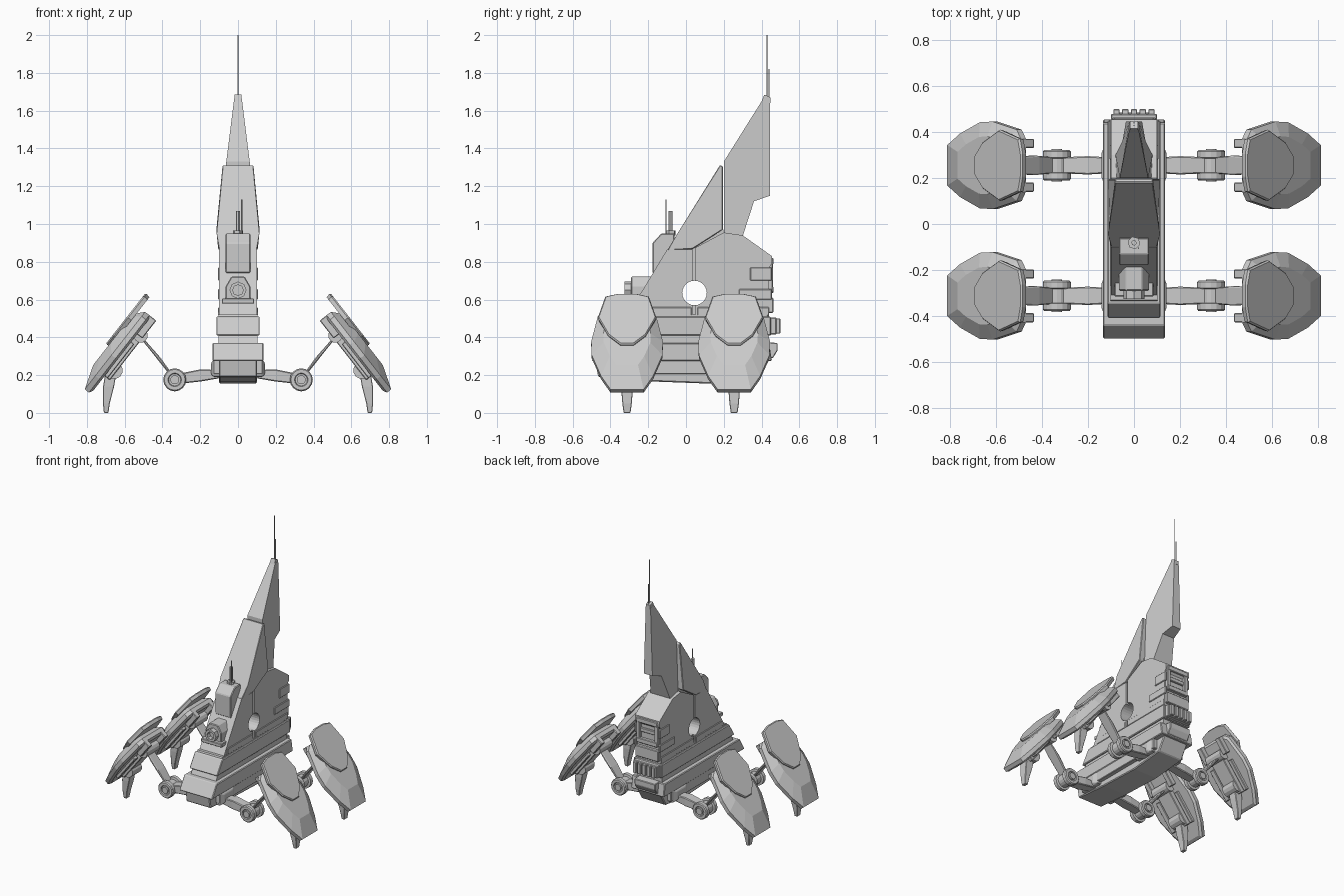
import bpy, bmesh
from math import cos, sin, pi
from mathutils import Vector

if "Cube" in bpy.data.objects:
    bpy.data.objects.remove(bpy.data.objects["Cube"])


def loft(name, rings, bevel=0.0):
    """Skin equal-length point rings and cap both ends."""
    bm = bmesh.new()
    vs = [[bm.verts.new(p) for p in r] for r in rings]
    n = len(rings[0])
    for a, b in zip(vs, vs[1:]):
        for i in range(n):
            j = (i + 1) % n
            bm.faces.new((a[i], a[j], b[j], b[i]))
    bm.faces.new(vs[0])
    bm.faces.new(vs[-1])
    bmesh.ops.recalc_face_normals(bm, faces=bm.faces)
    me = bpy.data.meshes.new(name)
    bm.to_mesh(me)
    bm.free()
    ob = bpy.data.objects.new(name, me)
    bpy.context.collection.objects.link(ob)
    if bevel:
        m = ob.modifiers.new("bevel", 'BEVEL')
        m.width, m.segments = bevel, 1
    return ob


def prism(name, pts, hw=None, bevel=0.0):
    """Side profile (y, z[, half width]) spread symmetrically in x."""
    return loft(name, [[(s * (p[2] if hw is None else hw), p[0], p[1]) for p in pts]
                       for s in (-1, 1)], bevel)


def box(name, x0, x1, y0, y1, z0, z1, bevel=0.004):
    return loft(name, [[(x0, y0, z), (x1, y0, z), (x1, y1, z), (x0, y1, z)]
                       for z in (z0, z1)], bevel)


def turned(name, a, b, prof, n=16):
    """Rings (t along a-b, radius) around the axis a-b."""
    a, b = Vector(a), Vector(b)
    d = (b - a).normalized()
    u = d.orthogonal().normalized()
    v = d.cross(u)
    return loft(name, [[a.lerp(b, t) + r * (u * cos(2 * pi * i / n) + v * sin(2 * pi * i / n))
                        for i in range(n)] for t, r in prof])


def rod(name, a, b, r, n=16):
    return turned(name, a, b, [(0, r), (1, r)], n)


# Lower hull: keel, side rails and stacked bands
prism("keel", [(-.48, .28), (-.465, .19), (-.2, .167), (.12, .155), (.38, .18), (.44, .28)], .1, .006)
for s in (-1, 1):
    x0, x1 = sorted((s * .09, s * .13))
    box("side_rail", x0, x1, -.4, .36, .205, .28)
prism("lower_band", [(-.5, .275), (-.44, .37), (.44, .37), (.455, .275)], .135, .005)
prism("recess_core", [(-.41, .36), (-.33, .52), (.43, .52), (.43, .36)], .103)
prism("middle_band", [(-.41, .41), (-.345, .51), (.45, .51), (.45, .41)], .115, .005)

# Upper hull halves around a core, pierced by a round hole
core = prism("upper_core", [(-.28, .5), (-.06, .86), (.17, 1.26), (.2, .94), (.3, .9), (.43, .8), (.43, .5)], .078)
front = prism("front_hull", [(-.32, .5), (-.1, .865), (.035, .865), (.035, .5)], .1)
rear = prism("rear_hull", [(.05, .5), (.05, .875), (.2, .955), (.3, .94), (.455, .83),
                           (.455, .79), (.44, .77), (.44, .5)], .1)
cutter = rod("hole_cutter", (-.3, .045, .635), (.3, .045, .635), .065, 24)
cutter.hide_render = True
cutter.display_type = 'WIRE'
for ob in (core, front, rear):
    m = ob.modifiers.new("hole", 'BOOLEAN')
    m.operation, m.object, m.solver = 'DIFFERENCE', cutter, 'EXACT'
for s in (-1, 1):
    x0, x1 = sorted((s * .08, s * .105))
    box("front_hull_strip", x0, x1, -.27, .03, .515, .56)
    box("rear_hull_strip", x0, x1, .06, .44, .515, .56)

# Sloped fairing and tall rear spire
prism("fairing", [(-.1, .86, .1), (-.045, .95, .117), (.18, 1.312, .082), (.195, 1.305, .082),
                  (.195, .97, .115), (.035, .868, .105)], None, .004)
prism("spire", [(.2, .95, .075), (.2, 1.33, .062), (.41, 1.665, .02), (.445, 1.65, .02),
                (.445, 1.15, .035), (.36, 1.12, .05), (.3, .935, .08)])
prism("spire_cap", [(.4, 1.65), (.415, 1.685), (.447, 1.67), (.447, 1.64)], .018)
rod("tall_antenna", (0, .428, 1.66), (0, .428, 2), .003, 6)
rod("short_antenna", (0, .44, 1.66), (0, .44, 1.82), .003, 6)

# Sensor box on the front slope
prism("sensor_box", [(-.178, .74), (-.178, .9), (-.13, .95), (-.06, .95), (-.06, .74)], .065, .005)
rod("sensor_post", (0, -.082, .94), (0, -.082, 1.07), .012, 6)
rod("sensor_collar", (0, -.082, .94), (0, -.082, .965), .028, 6)
rod("sensor_antenna", (.02, -.105, .94), (.02, -.105, 1.13), .003, 6)

# Forward port with arched housing
arch = [(-.065, .59), (-.065, .67), (-.035, .722), (.035, .722), (.065, .67), (.065, .59)]
loft("port_housing", [[(x, y, z) for x, z in arch] for y in (-.29, -.15)], .005)
box("port_base", -.085, .085, -.315, -.2, .578, .606)
turned("port_ring", (0, -.28, .65), (0, -.325, .65), [(0, .045), (1, .045), (1, .028), (.3, .028)], 8)

# Rear machinery: framed bay, boxes and vertical vent ribs
box("rear_bay_top", -.085, .085, .43, .463, .785, .82)
box("rear_bay_floor", -.085, .085, .43, .463, .635, .67)
for s in (-1, 1):
    x0, x1 = sorted((s * .06, s * .09))
    box("rear_bay_post", x0, x1, .43, .46, .64, .81)
    x0, x1 = sorted((s * .09, s * .106))
    box("rear_side_panel", x0, x1, .34, .455, .7, .77)
    box("rear_side_box", x0, x1, .28, .455, .6, .655)
box("rear_bay_slat", -.06, .06, .43, .452, .715, .745)
box("rear_block", -.095, .095, .42, .462, .53, .61)
box("vent_back", -.1, .1, .43, .478, .415, .505)
for i in range(5):
    x = -.076 + i * .038
    box("vent_rib", x - .014, x + .014, .47, .499, .42, .5, .003)
prism("rear_lower_box", [(.42, .29), (.42, .375), (.485, .37), (.485, .33), (.46, .29)], .085, .004)

# Outlines of the leg armour as (distance down the plate, half width)
SHIELD = [(0, .115), (.03, .155), (.2, .19), (.29, .187), (.43, .138), (.52, .088)]
OVERLAY = [(-.08, .05), (-.062, .115), (.08, .155), (.2, .1), (.262, .035)]


def leg(side, yc, tag):
    def P(x, y, z):
        return Vector((side * x, yc + y, z))

    def L(s, y, n):
        return P(.46 + .615 * s + .788 * n, y, .51 - .788 * s + .615 * n)

    def outline(pts, n, k=1.0, c=.22):
        full = pts + [(s, -w) for s, w in reversed(pts)]
        return [L(c + (s - c) * k, w * k, n) for s, w in full]

    def slab(name, s0, s1, y0, y1, n0, n1):
        loft(tag + name, [[L(s0, y0, n), L(s1, y0, n), L(s1, y1, n), L(s0, y1, n)]
                          for n in (n0, n1)], .004)

    def section(x, z, dx, dz, w):
        return [P(x - dx, -w, z - dz), P(x + dx, -w, z + dz), P(x + dx, w, z + dz), P(x - dx, w, z - dz)]

    # Hip mount, inner arm and knee
    loft(tag + "hip_mount", [section(x, .235, 0, h, w) for x, h, w in
                             ((.09, .045, .085), (.128, .045, .085), (.142, .03, .05))], .004)
    loft(tag + "inner_arm", [section(x, z, 0, h, w) for x, z, h, w in
                             ((.1, .205, .022, .034), (.2, .198, .032, .04), (.33, .178, .026, .034))], .005)
    turned(tag + "knee", P(.335, -.066, .175), P(.335, .066, .175),
           [(.06, .032), (0, .036), (0, .055), (.05, .061), (.25, .061), (.27, .045), (.73, .045),
            (.75, .061), (.95, .061), (1, .055), (1, .036), (.94, .032)], 16)
    rod(tag + "knee_pin", P(.335, -.07, .175), P(.335, .07, .175), .024, 12)
    # Outer arm, bowed at the middle
    loft(tag + "outer_arm", [section(x, z, h * .79, h * .61, w) if side else None for x, z, h, w in
                             ((.345, .19, -.024, .034), (.44, .315, -.038, .042), (.53, .42, -.028, .035))], .005)
    rod(tag + "ankle_upper", P(.515, -.075, .41), P(.515, .075, .41), .038, 12)
    # Armour shield with raised overlay
    loft(tag + "shield", [outline(SHIELD, 0, .93), outline(SHIELD, .012), outline(SHIELD, .04),
                          outline(SHIELD, .084, .66, .14)])
    loft(tag + "overlay", [outline(OVERLAY, .07, .97, .1), outline(OVERLAY, .092, 1, .1),
                           outline(OVERLAY, .1, .96, .1)])
    # Machinery under the shield, lower joint and spike foot
    slab("under_frame", .1, .4, -.06, .06, -.035, .02)
    for k in (-1, 1):
        y0, y1 = sorted((k * .075, k * .115))
        slab("clamp", .0, .12, y0, y1, -.035, .02)
        slab("side_strut", .17, .4, y0, y1 - (.01 if k > 0 else 0), -.02, .02)
    rod(tag + "ankle_lower", P(.655, -.055, .225), P(.655, .055, .225), .045, 12)
    loft(tag + "foot", [section(x, z, d, 0, w) for x, z, d, w in
                        ((.67, .23, .03, .032), (.685, .14, .029, .032), (.697, .05, .018, .025),
                         (.698, 0, .012, .018))], .003)


for tag, yc in (("front_leg_", -.312), ("rear_leg_", .255)):
    for side in (1, -1):
        leg(side, yc, tag)
